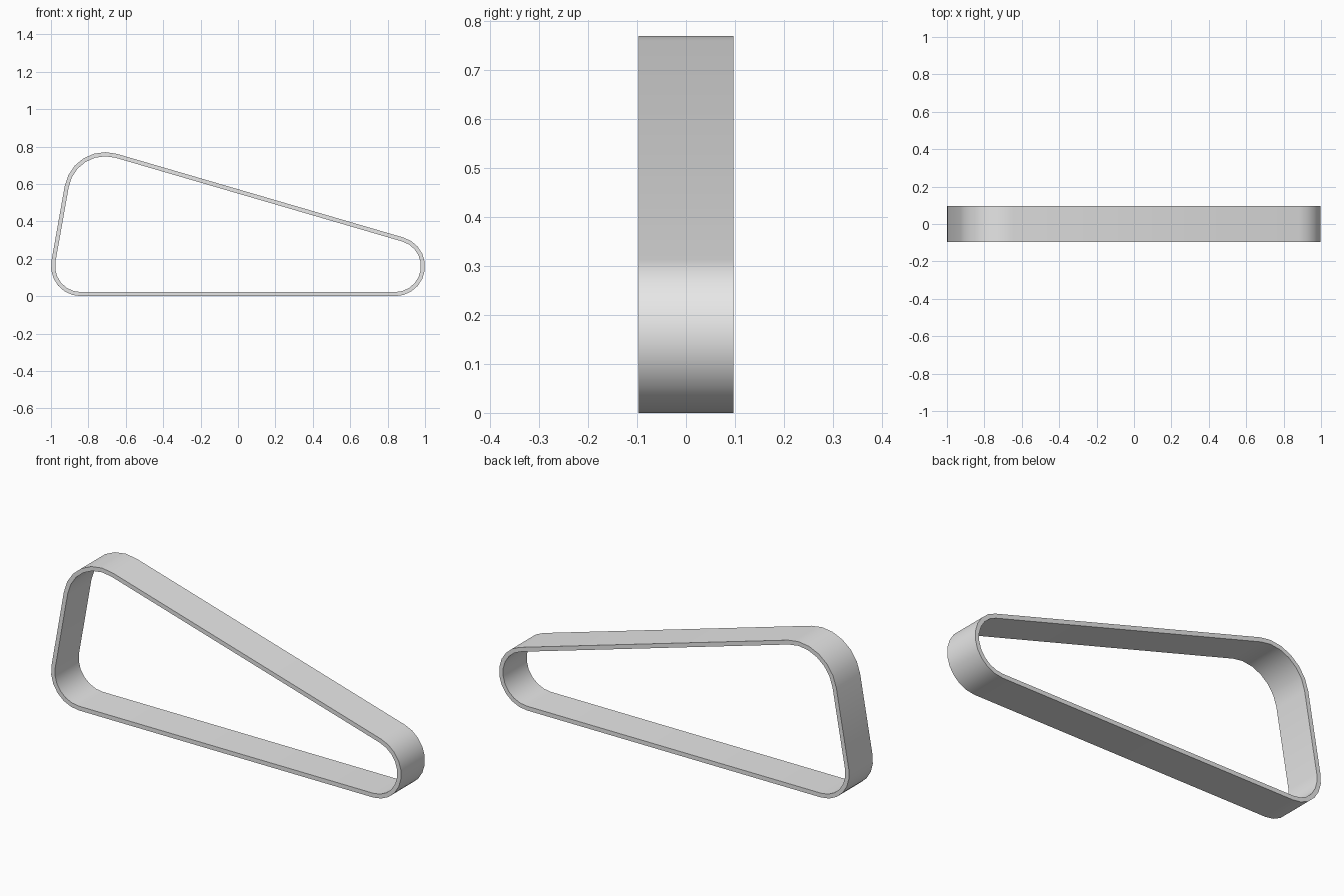
import bpy
import bmesh
from math import atan2, acos, hypot, cos, sin, pi, ceil, radians

cube = bpy.data.objects.get("Cube")
if cube:
    bpy.data.objects.remove(cube, do_unlink=True)

HALF_WIDTH = 0.097
THICKNESS = 0.022
# Rounded corners, counter-clockwise: x, z, outer radius
CORNERS = [(0.84, 0.16, 0.16), (-0.71, 0.55, 0.22), (-0.84, 0.16, 0.16)]

grey = bpy.data.materials.new("belt_grey")
grey.use_nodes = True
colour = (0.8, 0.8, 0.8, 1)
grey.diffuse_color = colour
grey.node_tree.nodes["Principled BSDF"].inputs["Base Color"].default_value = colour


def tangent_angle(a, b):
    """Direction of the outer normal on the straight run from a to b."""
    dx, dz = b[0] - a[0], b[1] - a[1]
    return atan2(dz, dx) - acos((a[2] - b[2]) / hypot(dx, dz))


# Outer and inner outline: an arc on each corner, joined by straight runs
outline = []
for i, corner in enumerate(CORNERS):
    x, z, r = corner
    start = tangent_angle(CORNERS[i - 1], corner)
    sweep = (tangent_angle(corner, CORNERS[(i + 1) % 3]) - start) % (2 * pi)
    steps = ceil(sweep / radians(17))
    for k in range(steps + 1):
        a = start + sweep * k / steps
        outline.append([(x + q * cos(a), z + q * sin(a)) for q in (r, r - THICKNESS)])

# Belt: one rectangular cross-section per outline point, joined in a loop
bm = bmesh.new()
rings = []
for outer, inner in outline:
    section = [(outer, -1), (outer, 1), (inner, 1), (inner, -1)]
    rings.append([bm.verts.new((p[0], side * HALF_WIDTH, p[1])) for p, side in section])
for i, ring in enumerate(rings):
    previous = rings[i - 1]
    for j in range(4):
        n = (j + 1) % 4
        bm.faces.new((previous[j], previous[n], ring[n], ring[j]))
bmesh.ops.recalc_face_normals(bm, faces=bm.faces)
mesh = bpy.data.meshes.new("belt")
bm.to_mesh(mesh)
bm.free()
mesh.materials.append(grey)
belt = bpy.data.objects.new("belt", mesh)
bpy.context.collection.objects.link(belt)

# Smooth bends with crisp rims
bpy.ops.object.select_all(action="DESELECT")
belt.select_set(True)
bpy.context.view_layer.objects.active = belt
bpy.ops.object.shade_smooth_by_angle(angle=radians(30))
